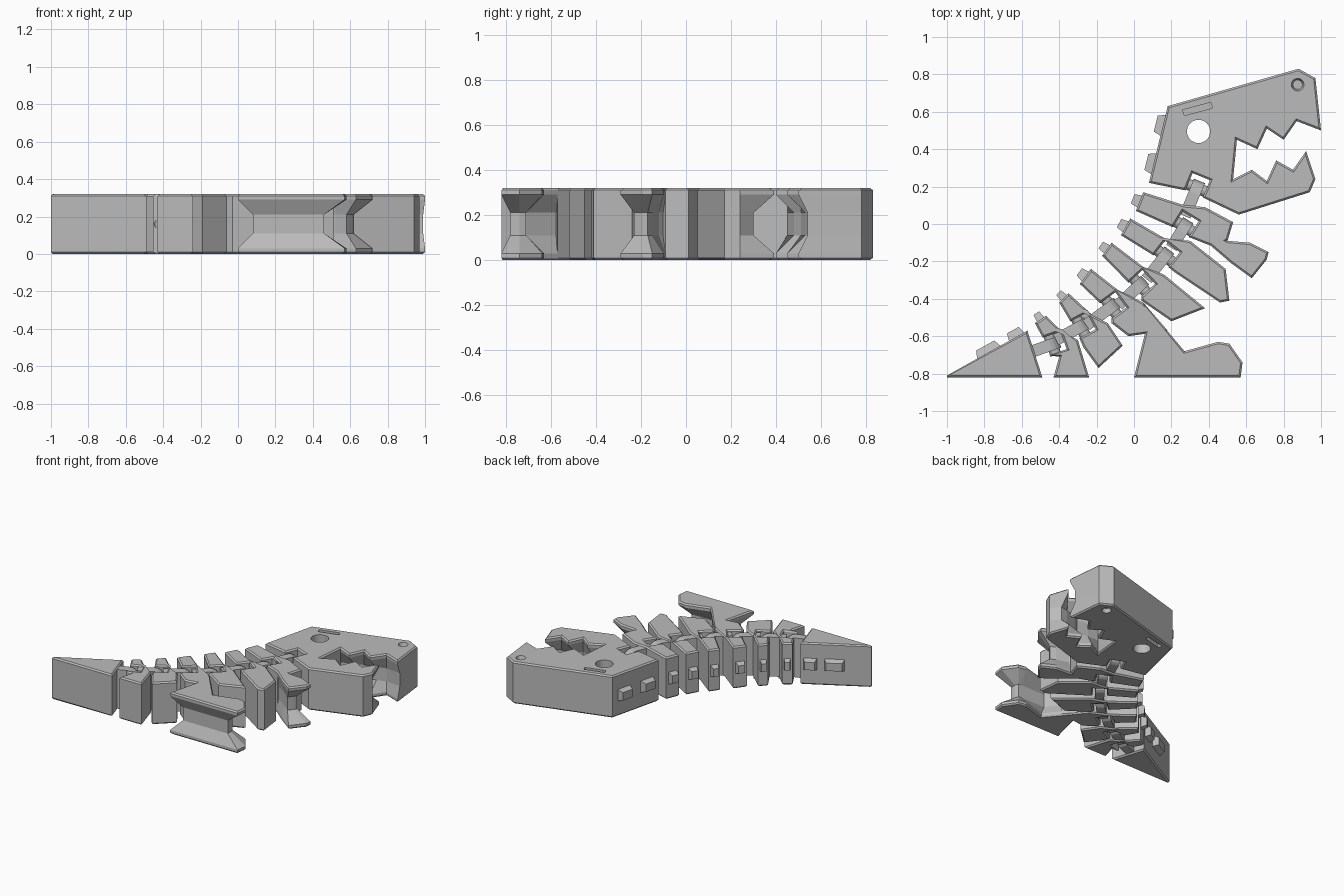
import bpy, bmesh, math
from mathutils import Vector

if "Cube" in bpy.data.objects:
    bpy.data.objects.remove(bpy.data.objects["Cube"])

U = 0.01       # outlines are in hundredths
THICK = 32
CHAMFER = 1.0

grey = bpy.data.materials.new("plain grey")
grey.use_nodes = True
grey.diffuse_color = (0.5, 0.5, 0.5, 1)
grey.node_tree.nodes["Principled BSDF"].inputs["Base Color"].default_value = (0.5, 0.5, 0.5, 1)


def loft(name, loops):
    """Skin a stack of equal-length loops of points and cap both ends."""
    bm = bmesh.new()
    rings = [[bm.verts.new(Vector(p) * U) for p in loop] for loop in loops]
    n = len(rings[0])
    for a, b in zip(rings, rings[1:]):
        for i in range(n):
            j = (i + 1) % n
            bm.faces.new((a[i], a[j], b[j], b[i]))
    bm.faces.new(rings[0][::-1])
    bm.faces.new(rings[-1])
    bmesh.ops.recalc_face_normals(bm, faces=bm.faces)
    mesh = bpy.data.meshes.new(name)
    bm.to_mesh(mesh)
    bm.free()
    mesh.materials.append(grey)
    obj = bpy.data.objects.new(name, mesh)
    bpy.context.collection.objects.link(obj)
    return obj


def inset(points, d):
    """Move a clockwise outline inward by d."""
    out = []
    pts = [Vector(p) for p in points]
    for i, p in enumerate(pts):
        a = (p - pts[i - 1]).normalized()
        b = (pts[(i + 1) % len(pts)] - p).normalized()
        n1, n2 = Vector((a.y, -a.x)), Vector((b.y, -b.x))
        out.append(p + (n1 + n2) * d / max(0.35, 1 + n1.dot(n2)))
    return out


def slab(name, outline, waist=None):
    """Chamfered flat slab, optionally narrowed to a waist at mid height."""
    rim = inset(outline, CHAMFER)
    levels = [(0, rim), (CHAMFER, outline)]
    if waist:
        levels += [(3, outline), (11, waist), (21, waist), (29, outline)]
    levels += [(THICK - CHAMFER, outline), (THICK, rim)]
    return loft(name, [[(p[0], p[1], z) for p in pts] for z, pts in levels])


def spine_spike(name, a, b, f0, f1, height=4):
    """Small tapered stud on the back edge running from a to b."""
    a, b = Vector(a), Vector(b)
    d = (b - a).normalized()
    out = Vector((-d.y, d.x))

    def ring(s, e, h, z0, z1):
        p, q = a.lerp(b, s) + out * h, a.lerp(b, e) + out * h
        return [(p.x, p.y, z0), (q.x, q.y, z0), (q.x, q.y, z1), (p.x, p.y, z1)]
    t = (f1 - f0) * 0.15
    loft(name, [ring(f0, f1, -2, 11, 21), ring(f0 + t, f1 - t, height, 13, 19)])


# Joints from the head down: tip of the tongue, root of the tongue
joints = [((35, 23), (28, 6)), ((29, 2), (21, -11)), ((19, -14), (8, -28)),
          ((6, -30), (-7, -42)), ((-9, -42), (-24, -53)),
          ((-25, -53), (-40, -61)), ((-40, -63), (-54, -68))]


def axes(joint):
    tip, root = Vector(joint[0]), Vector(joint[1])
    u = (tip - root).normalized()
    return tip, root, u, Vector((u.y, -u.x))


def with_notch(outline, joint):
    """Replace the None marker with the socket around a tongue."""
    tip, root, u, n = axes(joint)
    top, low = tip + u * 2.5, tip - u * 7.5
    k = outline.index(None)
    return outline[:k] + [low + n * 5, top + n * 5, top - n * 5, low - n * 5] + outline[k + 1:]


# Head with open toothed mouth
head_outline = with_notch(
    [(8, 22), (18, 63), (88, 83), (97, 78), (100, 50), (87, 55), (80, 45), (71, 51),
     (66, 40), (55, 45), (53, 24), (63, 29), (71, 23), (76, 34), (85, 29), (92, 39),
     (97, 24), (94, 17), (56, 5), None], joints[0])
mouth_waist = list(head_outline)
for i, p in {4: (99, 54), 6: (80, 53), 8: (65, 48), 11: (62, 24), 13: (76, 26), 15: (91, 30)}.items():
    mouth_waist[i] = p
head = slab("head", head_outline, mouth_waist)


# Eye hole, nostrils and brow slits
def disc(x, y, r, z):
    return [(x + r * math.cos(t * math.tau / 32), y + r * math.sin(t * math.tau / 32), z)
            for t in range(32)]


brow = [(26, 61), (41, 65), (42, 62), (27, 58)]
cutters = [loft("eye_cutter", [disc(34.5, 49.5, 6.2, z) for z in (-2, THICK + 2)])]
for face, step in ((0, 1), (THICK, -1)):
    cutters.append(loft("nostril_cutter", [disc(87.5, 74.5, r, face + step * z)
                                           for r, z in ((3.4, -2), (3.4, 0), (2.5, 3))]))
    cutters.append(loft("brow_cutter", [[(x, y, face + step * z) for x, y in brow]
                                        for z in (-2, 3)]))
for cutter in cutters:
    cutter.hide_render = True
    mod = head.modifiers.new("cut", "BOOLEAN")
    mod.operation = "DIFFERENCE"
    mod.solver = "EXACT"
    mod.object = cutter
bpy.context.view_layer.objects.active = head
for mod in list(head.modifiers):
    bpy.ops.object.modifier_apply(modifier=mod.name)
for cutter in cutters:
    bpy.data.objects.remove(cutter)

# Body segments, neck to tail root
segments = [
    ("neck_segment", [(5, 17), (27, 10), (38, 9), (53, 1), (50, -9), (42, -12), None, (1, 7)]),
    ("chest_segment", [(-2, 3), (17, -8), (30, -9), (49, -24), (51, -41), (46, -42),
                       (22, -26), None, (-7, -6)]),
    ("belly_segment", [(-12, -10), (5, -23), (16, -27), (38, -45), (20, -52), (4, -41),
                       None, (-17, -17)]),
    ("hip_segment", [(-23, -24), (-9, -35), (5, -42), (18, -57), (-3, -60), (-12, -53),
                     None, (-29, -32)]),
    ("rump_segment", [(-35, -37), (-22, -49), (-14, -53), (-6, -65), (-19, -77), (-27, -66),
                      None, (-40, -42)]),
    ("tail_root_segment", [(-47, -49), (-38, -58), (-30, -62), (-24, -82), (-43, -82),
                           (-40, -71), None, (-53, -53)]),
]
for (name, outline), joint in zip(segments, joints[1:]):
    slab(name, with_notch(outline, joint))
    spine_spike(name + "_spike", outline[-1], outline[0], 0.15, 0.85)

# Tail
slab("tail", [(-100, -81), (-57, -57), (-49, -82), (-100, -82)])
for f0, f1 in ((0.36, 0.68), (0.76, 0.97)):
    spine_spike("tail_spike", (-100, -81), (-57, -57), f0, f1)
for f0, f1 in ((0.1, 0.4), (0.6, 0.9)):
    spine_spike("head_spike", (8, 22), (18, 63), f0, f1)

# Paired limbs joined by a narrow waist
slab("arms",
     [(42, -4), (50, -9), (62, -10), (72, -15), (71, -19), (63, -29), (52, -21), (38, -9)],
     [(42, -6), (49, -12), (58, -15), (62, -17), (61, -19), (58, -23), (52, -18), (40, -10)])
slab("legs",
     [(5, -42), (27, -68), (45, -63), (51, -64), (58, -74), (57, -82), (0, -82), (7, -54)],
     [(4, -44), (22, -71), (43, -71), (45, -71), (46, -74), (46, -78), (8, -78), (9, -56)])

# Hinge tongues with rounded ends, and the pins through them
for joint in joints:
    tip, root, u, n = axes(joint)
    length = (tip - root).length
    profile = [(-2, 1), (-2, 31)]
    for cz, start in ((24, 90), (8, 0)):
        for k in range(6):
            t = math.radians(start - k * 18)
            profile.append((length - 7 + 7 * math.cos(t), cz + 7 * math.sin(t)))
    loops = []
    for side in (-3.2, 3.2):
        loops.append([(*(root + u * s + n * side), z) for s, z in profile])
    loft("hinge_tongue", loops)
    centre = tip - u * 4
    loft("hinge_pin", [[(*(centre + n * side + u * 3 * math.cos(k * math.tau / 12)),
                         THICK / 2 + 3 * math.sin(k * math.tau / 12)) for k in range(12)]
                       for side in (-6, 6)])
